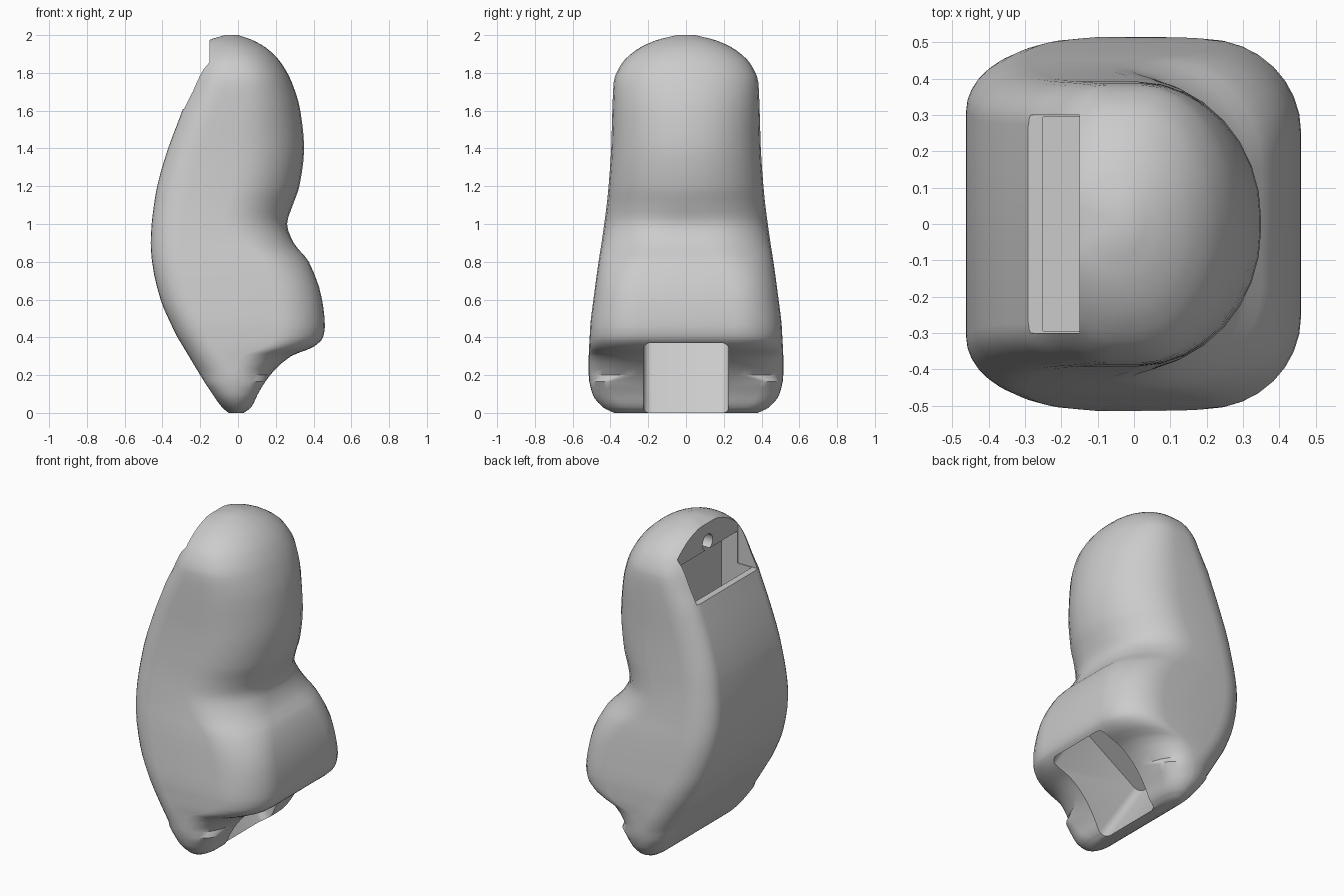
import bpy, bmesh, math
from mathutils import Matrix, Vector

if "Cube" in bpy.data.objects:
    bpy.data.objects.remove(bpy.data.objects["Cube"])

grey = bpy.data.materials.new("plain grey")
grey.diffuse_color = (0.6, 0.6, 0.6, 1)
grey.use_nodes = True
grey.node_tree.nodes["Principled BSDF"].inputs["Base Color"].default_value = grey.diffuse_color

# Body profile: height, left x, right x, half depth
PROFILE = [
    (0.0, -0.05, 0.03, 0.38), (0.03, -0.085, 0.07, 0.44), (0.1, -0.135, 0.105, 0.495),
    (0.2, -0.20, 0.17, 0.515), (0.3, -0.26, 0.28, 0.515), (0.35, -0.29, 0.40, 0.513),
    (0.4, -0.32, 0.45, 0.51), (0.46, -0.35, 0.46, 0.507), (0.6, -0.41, 0.445, 0.49),
    (0.8, -0.455, 0.375, 0.463), (0.9, -0.462, 0.295, 0.447), (1.0, -0.457, 0.26, 0.433),
    (1.1, -0.445, 0.29, 0.42), (1.2, -0.428, 0.325, 0.41), (1.4, -0.37, 0.35, 0.396),
    (1.6, -0.295, 0.33, 0.39), (1.75, -0.245, 0.285, 0.383), (1.85, -0.225, 0.23, 0.34),
    (1.92, -0.205, 0.165, 0.265), (1.97, -0.16, 0.085, 0.165), (2.0, -0.07, 0.0, 0.05),
]


def slope(i, k):
    # Monotone slope, so the outline does not overshoot
    if i in (0, len(PROFILE) - 1):
        j = min(i, len(PROFILE) - 2)
        return (PROFILE[j + 1][k] - PROFILE[j][k]) / (PROFILE[j + 1][0] - PROFILE[j][0])
    a, b, c = PROFILE[i - 1], PROFILE[i], PROFILE[i + 1]
    s, t = (b[k] - a[k]) / (b[0] - a[0]), (c[k] - b[k]) / (c[0] - b[0])
    return 0 if s * t <= 0 else 2 * s * t / (s + t)


def sample(i, t):
    a, b = PROFILE[i], PROFILE[i + 1]
    h = b[0] - a[0]
    out = [a[0] + h * t]
    for k in (1, 2, 3):
        out.append((2*t**3 - 3*t*t + 1) * a[k] + (t**3 - 2*t*t + t) * h * slope(i, k)
                   + (3*t*t - 2*t**3) * b[k] + (t**3 - t*t) * h * slope(i + 1, k))
    return out


def section(z, xl, xr, hw):
    # Soft left corners; right corners grow into a half round higher up
    w = xr - xl
    u = max(0, min(1, (z - 0.65) / 0.5))
    u = u * u * (3 - 2 * u)
    top = max(0, min(1, (z - 1.6) / 0.35))
    lx, ly = min(0.17, 0.48 * w), hw * (0.3 + 0.4 * top)
    rx, ry = min(0.26 + 0.09 * u, 0.5 * w), hw * (0.5 + 0.46 * u)
    if z < 0.2:
        ly = ry = min(ly, 0.12)
    half = []
    for j in range(9):
        a = math.pi / 2 * j / 8
        half.append((xr - rx + rx * math.cos(a), hw - ry + ry * math.sin(a)))
    for j in range(9):
        a = math.pi / 2 * (1 + j / 8)
        half.append((xl + lx + lx * math.cos(a), hw - ly + ly * math.sin(a)))
    ring = half + [(x, -y) for x, y in reversed(half)]
    return [(x, y, z) for x, y in ring]


def make_object(name, bm):
    bmesh.ops.recalc_face_normals(bm, faces=bm.faces)
    mesh = bpy.data.meshes.new(name)
    bm.to_mesh(mesh)
    bm.free()
    ob = bpy.data.objects.new(name, mesh)
    bpy.context.collection.objects.link(ob)
    mesh.materials.append(grey)
    return ob


# Main body
levels = [sample(i, t / 3) for i in range(len(PROFILE) - 1) for t in range(3)]
levels.append(PROFILE[-1])
bm = bmesh.new()
rings = [[bm.verts.new(p) for p in section(*lv)] for lv in levels]
n = len(rings[0])
for r, s in zip(rings, rings[1:]):
    for j in range(n):
        bm.faces.new((r[j], r[(j + 1) % n], s[(j + 1) % n], s[j]))
bm.faces.new(rings[0])
bm.faces.new(rings[-1])
body = make_object("body", bm)


def cut_box(name, lo, hi, matrix=Matrix(), bevel=0):
    # Box cutter, optionally rounded along its local z edges
    bm = bmesh.new()
    bmesh.ops.create_cube(bm, size=1)
    for v in bm.verts:
        v.co = Vector([lo[k] + (v.co[k] + 0.5) * (hi[k] - lo[k]) for k in range(3)])
    if bevel:
        edges = [e for e in bm.edges if abs(e.verts[0].co.z - e.verts[1].co.z) > 0.1]
        bmesh.ops.bevel(bm, geom=edges, offset=bevel, segments=4, profile=0.5, affect='EDGES')
    bm.transform(matrix)
    return make_object(name, bm)


# Socket in the slanted underside, running parallel to the left wall
tilt = Matrix.Rotation(math.radians(-32.7), 4, 'Y')
cutters = [
    cut_box("socket_cutter", (0.02, -0.225, -0.6), (0.56, 0.225, 0.45), tilt, 0.045),
    # Notch at the top left, and the slot inside it
    cut_box("notch_cutter", (-0.6, -0.3, 1.61), (-0.15, 0.3, 2.2)),
    cut_box("slot_cutter", (-0.25, -0.295, 1.42), (-0.04, 0.295, 1.81)),
]
# Round hole in the notch wall
bm = bmesh.new()
bmesh.ops.create_cone(bm, cap_ends=True, segments=16, radius1=0.05, radius2=0.05, depth=0.25,
                      matrix=Matrix.Translation((-0.08, 0, 1.855)) @ Matrix.Rotation(math.pi / 2, 4, 'Y'))
cutters.append(make_object("hole_cutter", bm))

bpy.context.view_layer.objects.active = body
body.select_set(True)
for c in cutters:
    c.hide_render = True
    mod = body.modifiers.new(c.name, 'BOOLEAN')
    mod.operation, mod.solver, mod.object = 'DIFFERENCE', 'EXACT', c
    bpy.ops.object.modifier_apply(modifier=mod.name)
for c in cutters:
    bpy.data.objects.remove(c)
bpy.ops.object.shade_smooth_by_angle(angle=math.radians(35))
